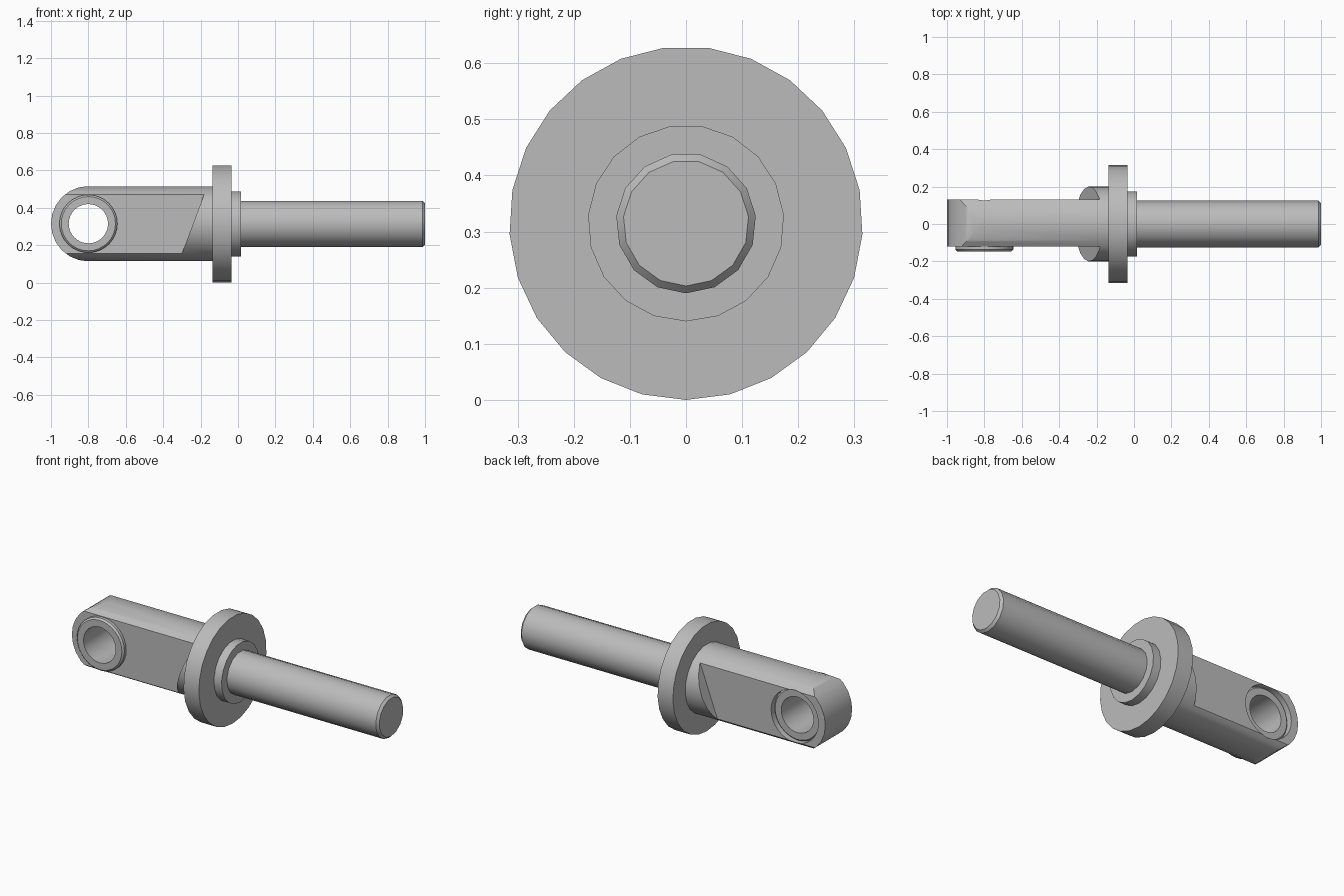
import bpy, bmesh
from math import pi, sin, cos, radians
from mathutils import Vector

cube = bpy.data.objects.get("Cube")
if cube:
    bpy.data.objects.remove(cube)

AXIS_Z = 0.315   # height of the shaft centre line
EYE_X = -0.8     # centre of the eye hole

steel = bpy.data.materials.new("grey_steel")
steel.use_nodes = True
GREY = (0.5, 0.5, 0.5, 1)
steel.diffuse_color = GREY
steel.node_tree.nodes["Principled BSDF"].inputs["Base Color"].default_value = GREY


def finish(name, bm):
    bmesh.ops.recalc_face_normals(bm, faces=bm.faces)
    mesh = bpy.data.meshes.new(name)
    bm.to_mesh(mesh)
    bm.free()
    obj = bpy.data.objects.new(name, mesh)
    bpy.context.collection.objects.link(obj)
    mesh.materials.append(steel)
    return obj


def lathe(name, profile, segs, axis="x", ring=False):
    """Spin (radius, position) pairs about the shaft (x) or the eye (y)."""
    bm = bmesh.new()
    loops = []
    for r, t in profile:
        loop = []
        for i in range(segs):
            a = -pi / 2 + 2 * pi * i / segs
            u, v = r * cos(a), AXIS_Z + r * sin(a)
            loop.append(bm.verts.new((t, u, v) if axis == "x" else (EYE_X + u, t, v)))
        loops.append(loop)
    pairs = list(zip(loops, loops[1:]))
    if ring:
        pairs.append((loops[-1], loops[0]))
    else:
        bm.faces.new(loops[0])
        bm.faces.new(loops[-1])
    for a, b in pairs:
        for i in range(segs):
            j = (i + 1) % segs
            bm.faces.new((a[i], a[j], b[j], b[i]))
    return finish(name, bm)


def prism(name, outline, y0, y1):
    """Extrude an (x, z) outline from y0 to y1."""
    bm = bmesh.new()
    face = bm.faces.new([bm.verts.new((x, y0, AXIS_Z + z)) for x, z in outline])
    ext = bmesh.ops.extrude_face_region(bm, geom=[face])
    verts = [v for v in ext["geom"] if isinstance(v, bmesh.types.BMVert)]
    bmesh.ops.translate(bm, verts=verts, vec=Vector((0, y1 - y0, 0)))
    return finish(name, bm)


def smooth(obj):
    bpy.ops.object.select_all(action="DESELECT")
    obj.select_set(True)
    bpy.context.view_layer.objects.active = obj
    bpy.ops.object.shade_smooth_by_angle(angle=radians(30))


# Eye body: round bar with a rounded end, two flats and a stepped bore
body = lathe("eye_body", [(0.2, -1.05), (0.2, -0.1)], 21)
arc = [pi / 2 + pi * i / 12 for i in range(13)]
end_shape = [(EYE_X + 0.2 * cos(a), 0.201 * sin(a)) for a in arc] + [(0, -0.201), (0, 0.201)]
flat = [(-1.2, -0.4), (-0.39, -0.4), (-0.09, 0.4), (-1.2, 0.4)]
cutters = [
    (prism("end_cutter", end_shape, -0.3, 0.3), "INTERSECT"),
    (prism("front_flat_cutter", flat, -0.4, -0.12), "DIFFERENCE"),
    (prism("back_flat_cutter", flat, 0.13, 0.4), "DIFFERENCE"),
    (lathe("bore_cutter", [(0.154, -0.3), (0.154, 0.3)], 32, "y"), "DIFFERENCE"),
]
for cutter, operation in cutters:
    cutter.hide_render = True
    mod = body.modifiers.new(cutter.name, "BOOLEAN")
    mod.operation = operation
    mod.solver = "EXACT"
    mod.object = cutter

# Bake the cuts, then drop the cutters
bpy.context.view_layer.update()
baked = bpy.data.meshes.new_from_object(body.evaluated_get(bpy.context.evaluated_depsgraph_get()))
body.modifiers.clear()
body.data = baked
for cutter, operation in cutters:
    bpy.data.objects.remove(cutter)

# Bushing: proud of the front flat, sunk below the back flat
bushing = lathe("bushing", [(0.105, -0.147), (0.145, -0.147), (0.155, -0.137),
                            (0.155, 0.095), (0.145, 0.105), (0.105, 0.105)], 32, "y", ring=True)

# Flange, collar and chamfered shaft
flange = lathe("flange", [(0.315, -0.135), (0.315, -0.035)], 25)
collar = lathe("collar", [(0.175, -0.05), (0.175, 0.015)], 19)
shaft = lathe("shaft", [(0.125, -0.02), (0.125, 0.986), (0.112, 1.0)], 15)

for part in (body, bushing, flange, collar, shaft):
    smooth(part)
